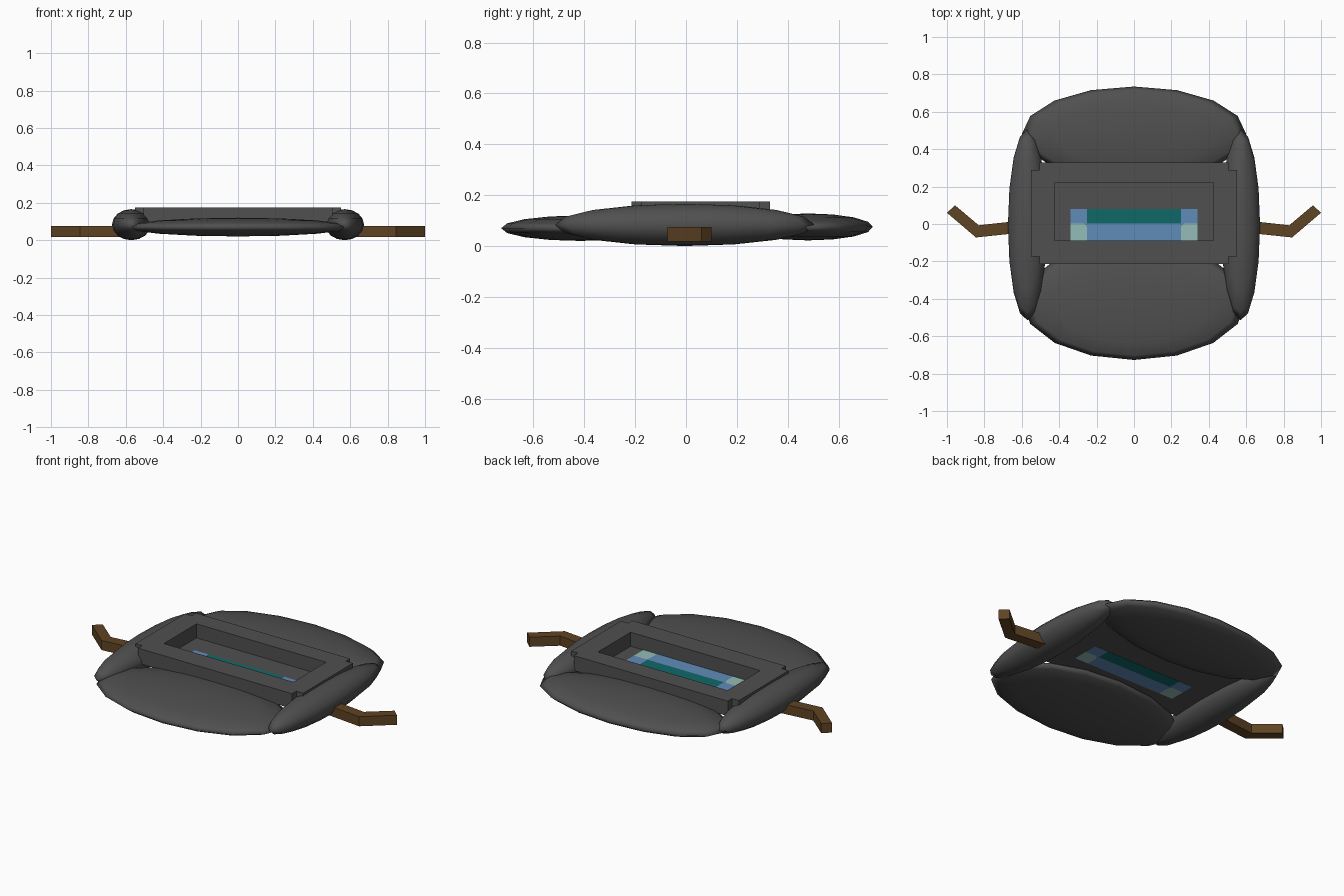
import bpy, bmesh

if "Cube" in bpy.data.objects:
    bpy.data.objects.remove(bpy.data.objects["Cube"])


def material(name, rgb):
    m = bpy.data.materials.new(name)
    m.diffuse_color = (*rgb, 1)
    m.use_nodes = True
    m.node_tree.nodes["Principled BSDF"].inputs["Base Color"].default_value = m.diffuse_color
    return m


GREY = material("dark grey", (0.08, 0.08, 0.08))
BROWN = material("brown", (0.115, 0.058, 0.017))
BLUE = material("blue", (0.114, 0.262, 0.485))
PALE = material("pale aqua", (0.296, 0.503, 0.475))
TEAL = material("teal", (0.005, 0.141, 0.141))


def finish(bm, name, mat):
    bmesh.ops.recalc_face_normals(bm, faces=bm.faces[:])
    me = bpy.data.meshes.new(name)
    bm.to_mesh(me)
    bm.free()
    ob = bpy.data.objects.new(name, me)
    bpy.context.collection.objects.link(ob)
    me.materials.append(mat)
    return ob


def prism(name, outline, z0, z1, mat):
    """Closed solid from a top-view outline between two heights."""
    bm = bmesh.new()
    lo = [bm.verts.new((x, y, z0)) for x, y in outline]
    hi = [bm.verts.new((x, y, z1)) for x, y in outline]
    bm.faces.new(lo)
    bm.faces.new(hi)
    for i in range(len(lo)):
        j = (i + 1) % len(lo)
        bm.faces.new((lo[i], lo[j], hi[j], hi[i]))
    return finish(bm, name, mat)


def rect(x0, x1, y0, y1):
    return [(x0, y0), (x1, y0), (x1, y1), (x0, y1)]


def cushion(name, centre, radii):
    """Smooth, flattened low-poly ellipsoid."""
    bm = bmesh.new()
    bmesh.ops.create_uvsphere(bm, u_segments=16, v_segments=8, radius=1)
    for v in bm.verts:
        v.co = [c + r * p for c, r, p in zip(centre, radii, v.co)]
    for f in bm.faces:
        f.smooth = True
    return finish(bm, name, GREY)


# Four cushions around the body
cushion("front_cushion", (0, -0.415, 0.07), (0.6, 0.312, 0.05))
cushion("back_cushion", (0, 0.48, 0.075), (0.6, 0.255, 0.053))

# Central body with notched corners and a rectangular recess
X, XN, Y0, Y1, N = 0.55, 0.505, -0.215, 0.33, 0.04
body = prism("body_frame", [
    (-XN, Y0), (XN, Y0), (XN, Y0 + N), (X, Y0 + N), (X, Y1 - N), (XN, Y1 - N),
    (XN, Y1), (-XN, Y1), (-XN, Y1 - N), (-X, Y1 - N), (-X, Y0 + N), (-XN, Y0 + N)],
    0.086, 0.175, GREY)
cutter = prism("recess_cutter", rect(-0.425, 0.425, -0.088, 0.218), 0.092, 0.3, GREY)
cutter.hide_render = True
cutter.hide_set(True)
cut = body.modifiers.new("recess", 'BOOLEAN')
cut.operation = 'DIFFERENCE'
cut.object = cutter

# Coloured panel lying in the recess, visible from both sides
P0, P1 = 0.0848, 0.0938
prism("centre_panel", rect(-0.25, 0.25, 0.003, 0.08), P0, P1, TEAL)
prism("lower_panel", rect(-0.25, 0.25, -0.087, 0.003), P0, P1, BLUE)

for s, side in ((-1, "left"), (1, "right")):
    cushion(side + "_cushion", (s * 0.57, -0.005, 0.083), (0.104, 0.51, 0.083))
    prism(side + "_panel_end", rect(s * 0.25, s * 0.34, 0.003, 0.08), P0, P1, BLUE)
    # Pale corner with a clipped inner corner, filled in blue
    pale = [(0.34, 0.003), (0.27, 0.003), (0.256, -0.007), (0.25, -0.025),
            (0.25, -0.087), (0.34, -0.087)]
    clip = [(0.25, 0.003), (0.27, 0.003), (0.256, -0.007), (0.25, -0.025)]
    prism(side + "_panel_corner", [(s * x, y) for x, y in pale], P0, P1, PALE)
    prism(side + "_panel_clip", [(s * x, y) for x, y in clip], P0, P1, BLUE)
    # Bent handle
    handle = [(0.59, -0.045), (0.845, -0.072), (1.0, 0.06), (0.957, 0.10),
              (0.83, -0.007), (0.59, 0.02)]
    prism(side + "_handle", [(s * x, y) for x, y in handle], 0.018, 0.075, BROWN)
